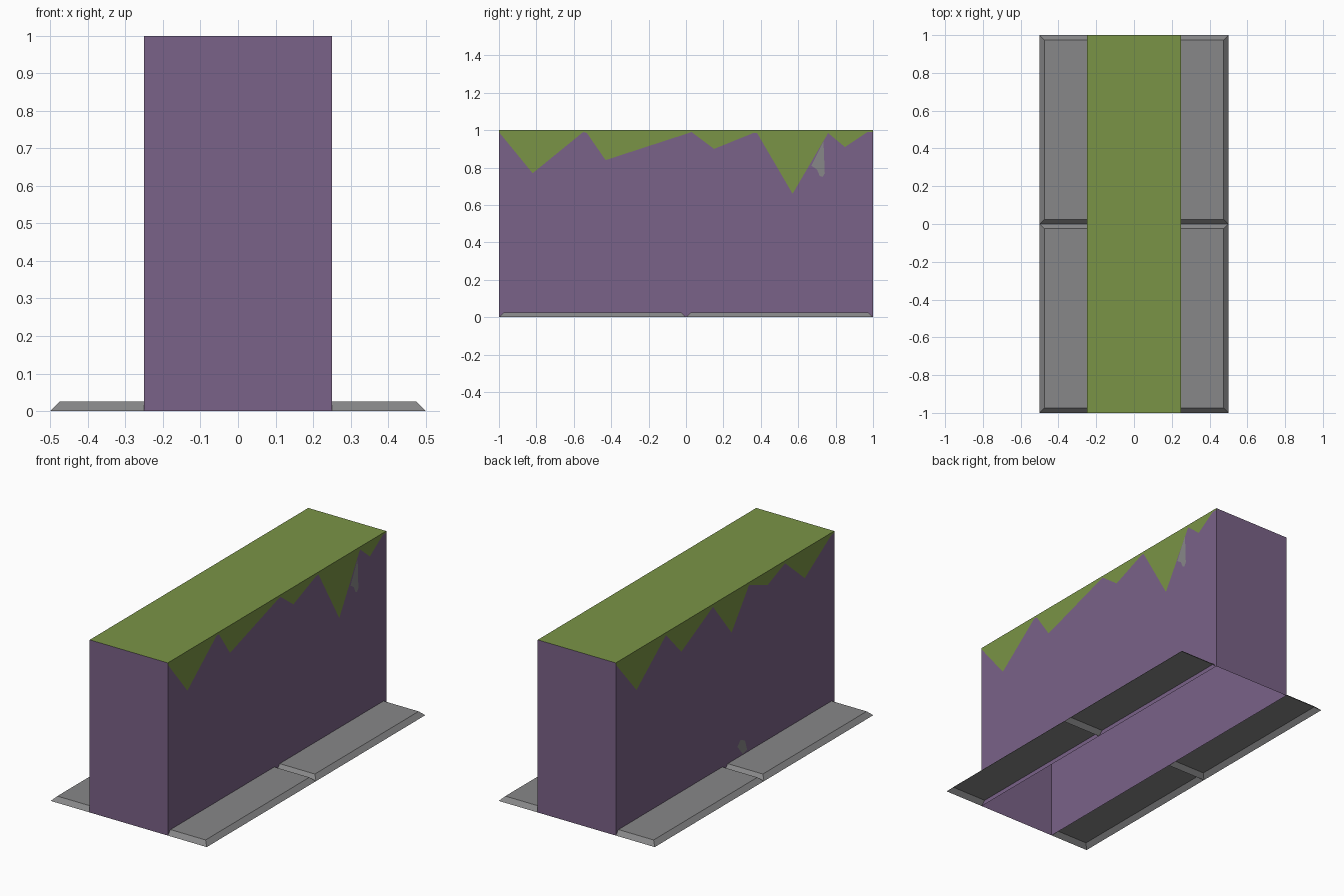
import bpy
import bmesh
from mathutils import Vector

if "Cube" in bpy.data.objects:
    bpy.data.objects.remove(bpy.data.objects["Cube"])


def material(name, rgb):
    m = bpy.data.materials.new(name)
    lin = [((c / 255 + 0.055) / 1.055) ** 2.4 for c in rgb]
    m.diffuse_color = (*lin, 1)
    m.use_nodes = True
    m.node_tree.nodes["Principled BSDF"].inputs["Base Color"].default_value = m.diffuse_color
    return m


PURPLE = material("purple soil", (122, 98, 136))
GREEN = material("grass green", (122, 148, 70))
GREY = material("stone grey", (135, 135, 136))


def build(name, faces, mats, inside):
    """faces: (points, material index); normals point away from 'inside'."""
    bm = bmesh.new()
    for pts, mat in faces:
        f = bm.faces.new([bm.verts.new(p) for p in pts])
        f.material_index = mat
    bmesh.ops.remove_doubles(bm, verts=bm.verts, dist=0.0001)
    bm.normal_update()
    for f in bm.faces:
        if f.normal.dot(f.calc_center_median() - Vector(inside)) < 0:
            f.normal_flip()
    me = bpy.data.meshes.new(name)
    bm.to_mesh(me)
    bm.free()
    for m in mats:
        me.materials.append(m)
    ob = bpy.data.objects.new(name, me)
    bpy.context.collection.objects.link(ob)
    return ob


W, L, H = 0.25, 1.0, 1.0

# Grass fringe outlines (y, z) on the two long sides
right_fringe = [(-1, .99), (-.82, .77), (-.55, .99), (-.53, .985), (-.43, .84),
                (.03, .99), (.15, .90), (.36, .985), (.38, .985), (.57, .66),
                (.76, .985), (.85, .91), (.97, .99), (1, .99)]
left_fringe = [(-1, .99), (-.97, .985), (-.73, .83), (-.55, .985), (-.39, .92),
               (-.22, .985), (-.06, .77), (.11, .985), (.40, .835), (.54, .985),
               (.81, .77), (1, .99)]

# Wall block, open underneath, with each long side cut along its fringe
wall = []
for x, fringe in ((W, right_fringe), (-W, left_fringe)):
    for (ya, za), (yb, zb) in zip(fringe, fringe[1:]):
        wall.append(([(x, ya, za), (x, yb, zb), (x, yb, H), (x, ya, H)], 1))
        wall.append(([(x, ya, 0), (x, yb, 0), (x, yb, zb), (x, ya, za)], 0))
for y in (-L, L):
    wall.append(([(-W, y, 0), (W, y, 0), (W, y, H), (-W, y, H)], 0))
wall.append(([(-W, -L, H), (W, -L, H), (W, L, H), (-W, L, H)], 1))
build("wall_block", wall, [PURPLE, GREEN], (0, 0, 0.5))

# Four paving slabs with chamfered outer rims, open underneath
B = 0.025
for side, sx in (("right", 1), ("left", -1)):
    for end, y0 in (("front", -1), ("back", 0)):
        y1 = y0 + 1
        xi, xt, xo = sx * W, sx * (0.5 - B), sx * 0.5
        ti, to = (xi, y0 + B, B), (xt, y0 + B, B)
        ui, uo = (xi, y1 - B, B), (xt, y1 - B, B)
        bi, bo = (xi, y0, 0), (xo, y0, 0)
        ci, co = (xi, y1, 0), (xo, y1, 0)
        slab = [((ti, to, uo, ui), 0), ((bi, bo, to, ti), 0),
                ((ci, co, uo, ui), 0), ((bo, co, uo, to), 0)]
        build(f"{side}_{end}_slab", slab, [GREY],
              (sx * 0.375, y0 + 0.5, -2))

# Small bare stone flecks on the long sides
fleck = [(.735, .94), (.742, .77), (.73, .75), (.715, .755), (.70, .79),
         (.67, .81), (.69, .85)]
build("right_stone_fleck", [([(W + .002, y, z) for y, z in fleck], 0)],
      [GREY], (0, 0.7, 0.8))
fleck = [(-.11, .09), (-.14, .12), (-.18, .10), (-.20, .04), (-.16, .03)]
build("left_stone_fleck", [([(-W - .002, y, z) for y, z in fleck], 0)],
      [GREY], (0, -0.15, 0.07))
